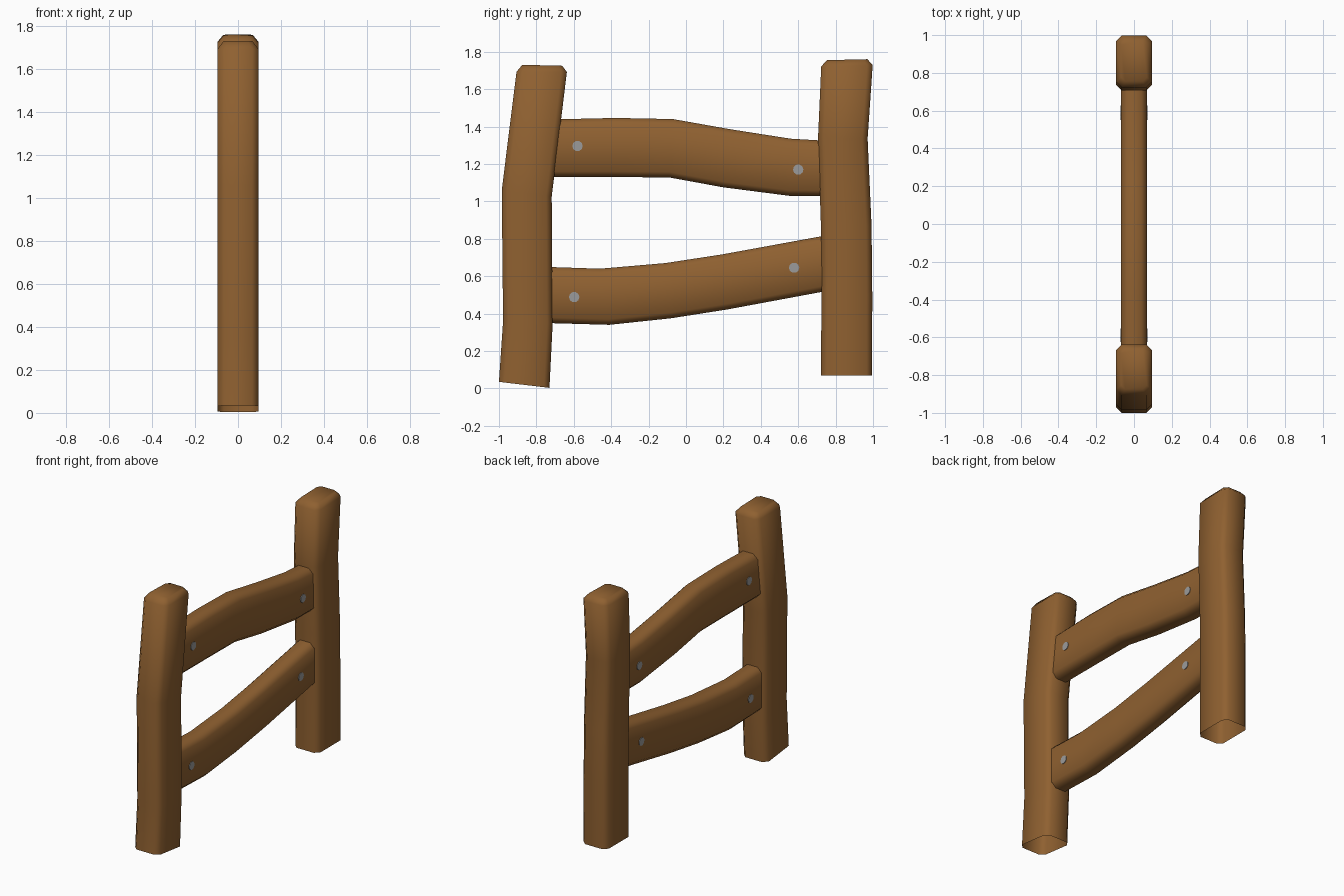
import bpy, bmesh, math
from mathutils import Vector, Matrix

if "Cube" in bpy.data.objects:
    bpy.data.objects.remove(bpy.data.objects["Cube"])


def material(name, rgb):
    m = bpy.data.materials.new(name)
    m.diffuse_color = (*rgb, 1.0)
    m.use_nodes = True
    m.node_tree.nodes["Principled BSDF"].inputs["Base Color"].default_value = m.diffuse_color
    return m


wood = material("brown wood", (0.275, 0.118, 0.03))
metal = material("grey metal", (0.33, 0.33, 0.33))


def finish(name, bm, mat, angle):
    bmesh.ops.recalc_face_normals(bm, faces=bm.faces)
    me = bpy.data.meshes.new(name)
    bm.to_mesh(me)
    bm.free()
    me.materials.append(mat)
    ob = bpy.data.objects.new(name, me)
    bpy.context.collection.objects.link(ob)
    bpy.ops.object.select_all(action='DESELECT')
    ob.select_set(True)
    bpy.context.view_layer.objects.active = ob
    bpy.ops.object.shade_smooth_by_angle(angle=math.radians(angle))
    return ob


def ring(bm, a, b, half, c):
    """Chamfered rectangle spanning a to b in the yz plane, +-half in x."""
    a, b = Vector((0, *a)), Vector((0, *b))
    u = (b - a).normalized() * c
    pts = [(half - c, a), (half, a + u), (half, b - u), (half - c, b),
           (c - half, b), (-half, b - u), (-half, a + u), (c - half, a)]
    return [bm.verts.new((x, p.y, p.z)) for x, p in pts]


def timber(name, sections, half, c, cap=None):
    """Loft through pairs of edge points; cap adds a narrower closed end."""
    bm = bmesh.new()
    rings = [ring(bm, a, b, half, c) for a, b in sections]
    if cap:
        rings.append(ring(bm, cap[0], cap[1], half - 0.027, 0.022))
    for r, s in zip(rings, rings[1:]):
        for i in range(8):
            j = (i + 1) % 8
            bm.faces.new((r[i], r[j], s[j], s[i]))
    if cap:
        bm.faces.new(rings[-1])
    ob = finish(name, bm, wood, 60)
    return ob


# Posts, open underneath, with chamfered tops
timber("left_post",
       [((-1.0, 0.035), (-0.73, 0.003)),
        ((-0.978, 0.36), (-0.713, 0.345)),
        ((-0.985, 1.06), (-0.718, 1.025)),
        ((-0.906, 1.693), (-0.637, 1.692))],
       0.095, 0.03, ((-0.875, 1.73), (-0.662, 1.725)))
timber("right_post",
       [((0.722, 0.07), (0.995, 0.07)),
        ((0.724, 0.5), (0.996, 0.5)),
        ((0.721, 0.88), (0.992, 0.87)),
        ((0.706, 1.34), (0.971, 1.335)),
        ((0.723, 1.722), (0.998, 1.728))],
       0.095, 0.03, ((0.755, 1.755), (0.97, 1.76)))

# Bent rails running into the posts
timber("upper_rail",
       [((-0.76, 1.13), (-0.76, 1.437)),
        ((-0.39, 1.13), (-0.38, 1.446)),
        ((-0.09, 1.128), (-0.07, 1.44)),
        ((0.2, 1.075), (0.24, 1.385)),
        ((0.55, 1.03), (0.56, 1.335)),
        ((0.78, 1.028), (0.78, 1.322))],
       0.068, 0.03)
timber("lower_rail",
       [((-0.76, 0.35), (-0.76, 0.65)),
        ((-0.41, 0.34), (-0.46, 0.64)),
        ((-0.08, 0.375), (-0.11, 0.67)),
        ((0.22, 0.422), (0.19, 0.716)),
        ((0.78, 0.526), (0.75, 0.818))],
       0.068, 0.03)

# Nail heads on both faces of the rails
for row, spots in (("upper", ((-0.58, 1.296), (0.6, 1.17))),
                   ("lower", ((-0.598, 0.488), (0.578, 0.645)))):
    for end, (y, z) in zip(("left", "right"), spots):
        for side, x in (("front", 0.069), ("back", -0.069)):
            bm = bmesh.new()
            bmesh.ops.create_cone(
                bm, cap_ends=True, segments=10, radius1=0.028, radius2=0.028,
                depth=0.006, matrix=Matrix.Translation((x, y, z))
                @ Matrix.Rotation(math.pi / 2, 4, 'Y'))
            finish(f"{row}_{end}_nail_{side}", bm, metal, 40)
